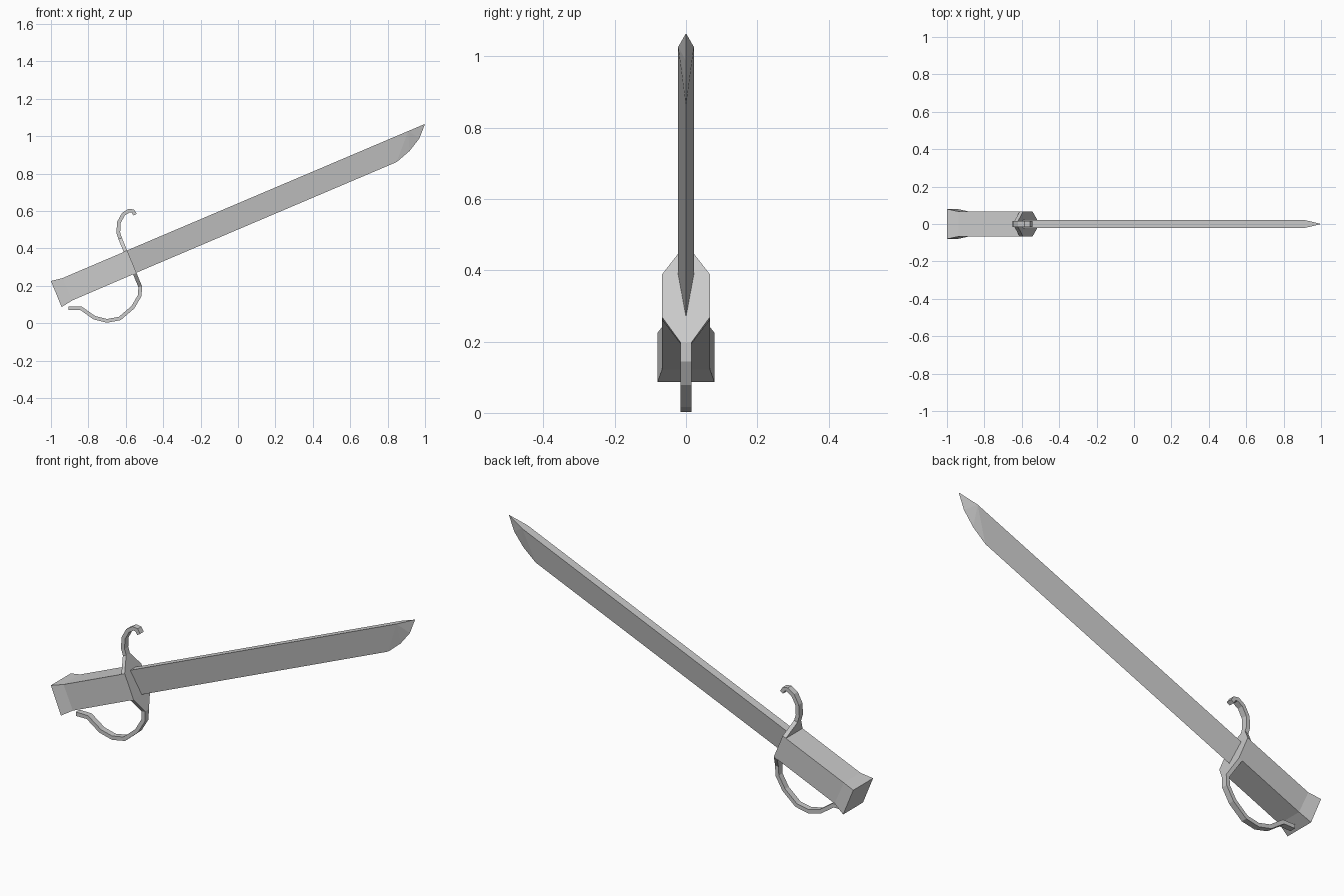
import bpy, bmesh
from mathutils import Vector

if "Cube" in bpy.data.objects:
    bpy.data.objects.remove(bpy.data.objects["Cube"])


def finish(bm, name):
    bmesh.ops.recalc_face_normals(bm, faces=bm.faces)
    me = bpy.data.meshes.new(name)
    bm.to_mesh(me)
    bm.free()
    bpy.context.collection.objects.link(bpy.data.objects.new(name, me))


def loft(name, sections):
    """Box-section loft; each section is (upper xz, lower xz, half width in y)."""
    bm = bmesh.new()
    rings = [[bm.verts.new((p[0], y, p[1])) for p, y in ((a, -w), (a, w), (b, w), (b, -w))]
             for a, b, w in sections]
    for r, s in zip(rings, rings[1:]):
        for i in range(4):
            j = (i + 1) % 4
            bm.faces.new((r[i], r[j], s[j], s[i]))
    bm.faces.new(rings[0])
    bm.faces.new(rings[-1][::-1])
    finish(bm, name)


# Handle with a flared pommel end
loft("handle", [
    ((-1.0, 0.225), (-0.943, 0.086), 0.08),
    ((-0.938, 0.241), (-0.885, 0.122), 0.067),
    ((-0.602, 0.384), (-0.553, 0.264), 0.067),
])

# Guard: bent strip, widened to a plate where it crosses the blade
T = 0.010
path = [(-0.550, 0.580, 0.015), (-0.562, 0.599, 0.015), (-0.582, 0.602, 0.015),
        (-0.613, 0.582, 0.015), (-0.637, 0.538, 0.015), (-0.640, 0.484, 0.015),
        (-0.630, 0.452, 0.015), (-0.602, 0.385, 0.067), (-0.552, 0.265, 0.067),
        (-0.523, 0.195, 0.015), (-0.525, 0.148, 0.015), (-0.562, 0.085, 0.015),
        (-0.632, 0.025, 0.015), (-0.700, 0.012, 0.015), (-0.768, 0.029, 0.015),
        (-0.840, 0.080, 0.015), (-0.905, 0.080, 0.015)]
pts = [Vector(p[:2]) for p in path]
sections = []
for i, p in enumerate(pts):
    d = (pts[min(i + 1, len(pts) - 1)] - pts[max(i - 1, 0)]).normalized()
    n = Vector((-d.y, d.x)) * T
    sections.append((p + n, p - n, path[i][2]))
loft("guard", sections)

# Blade: wedge section with flat spine, curved cutting edge and pointed tip
bm = bmesh.new()
for x, z in ((-0.602, 0.385), (0.91, 1.027)):
    for y in (-0.022, 0.022):
        bm.verts.new((x, y, z))
for x, z in ((-0.552, 0.266), (0.848, 0.861), (0.917, 0.920), (0.970, 0.988), (1.0, 1.065)):
    bm.verts.new((x, 0, z))
bmesh.ops.convex_hull(bm, input=bm.verts[:])
bmesh.ops.dissolve_limit(bm, angle_limit=0.01, verts=bm.verts[:], edges=bm.edges[:])
finish(bm, "blade")
